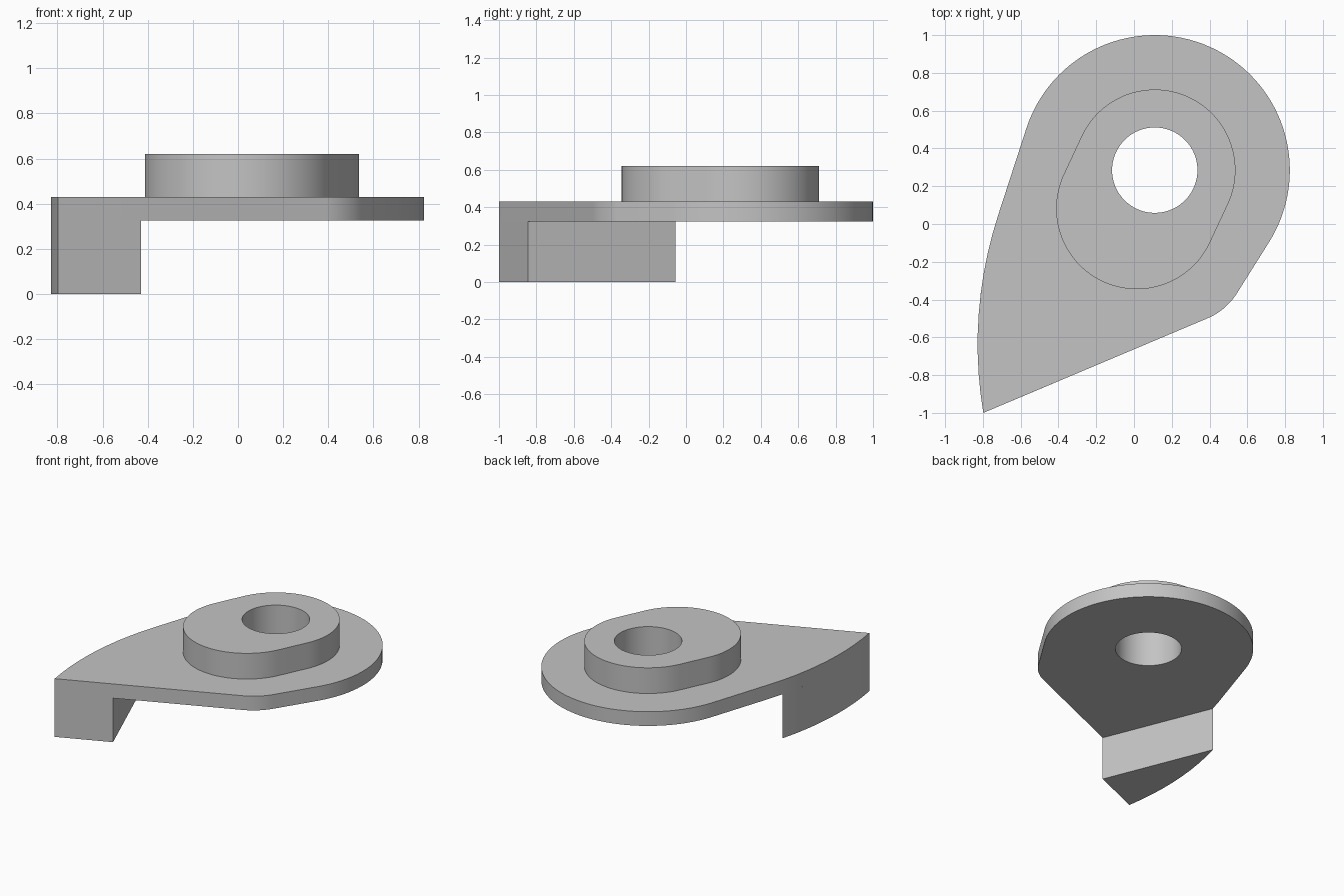
import bpy
import bmesh
from math import acos, asin, atan2, ceil, cos, pi, radians, sin, tau
from mathutils import Vector

if "Cube" in bpy.data.objects:
    bpy.data.objects.remove(bpy.data.objects["Cube"], do_unlink=True)

grey = bpy.data.materials.new("plain_grey")
grey.use_nodes = True
grey.diffuse_color = (0.55, 0.55, 0.55, 1)
grey.node_tree.nodes["Principled BSDF"].inputs["Base Color"].default_value = grey.diffuse_color


def arc(centre, radius, start, end):
    """Points along a counter-clockwise arc."""
    end = start + (end - start) % tau
    steps = max(8, ceil((end - start) / radians(3)))
    angles = [start + (end - start) * i / steps for i in range(steps + 1)]
    return [(centre.x + radius * cos(a), centre.y + radius * sin(a)) for a in angles]


def tangent(c1, r1, c2, r2):
    """Normal angle of the outer tangent line running from circle 1 to circle 2."""
    d = c2 - c1
    return atan2(d.y, d.x) - acos((r1 - r2) / d.length)


def slab(name, outlines, bottom, top):
    """Extrude filled outlines; an outline inside another becomes a hole."""
    curve = bpy.data.curves.new(name, "CURVE")
    curve.dimensions = "2D"
    curve.fill_mode = "BOTH"
    curve.extrude = (top - bottom) / 2
    for outline in outlines:
        spline = curve.splines.new("POLY")
        spline.points.add(len(outline) - 1)
        for point, (x, y) in zip(spline.points, outline):
            point.co = (x, y, 0, 1)
        spline.use_cyclic_u = True
    obj = bpy.data.objects.new(name, curve)
    bpy.context.collection.objects.link(obj)
    obj.location.z = (bottom + top) / 2
    bpy.ops.object.select_all(action="DESELECT")
    obj.select_set(True)
    bpy.context.view_layer.objects.active = obj
    bpy.ops.object.convert(target="MESH")
    obj = bpy.context.object
    obj.name = name
    # Weld the caps to the walls
    bm = bmesh.new()
    bm.from_mesh(obj.data)
    bmesh.ops.remove_doubles(bm, verts=bm.verts, dist=0.0005)
    bmesh.ops.recalc_face_normals(bm, faces=bm.faces)
    bm.to_mesh(obj.data)
    bm.free()
    obj.data.materials.clear()
    obj.data.materials.append(grey)
    bpy.ops.object.shade_smooth_by_angle(angle=radians(30))


# Circles that make up the outlines
hub, hub_r = Vector((0.11, 0.285)), 0.715
side, side_r = Vector((1.375, -0.637)), 2.203
corner, corner_r = Vector((0.257, -0.186)), 0.34
boss_low, boss_r = Vector((0.015, 0.082)), 0.427
tip_angle = pi + asin((side.y + 1) / side_r)

# Base plate: round head, long curved side, pointed tip and rounded corner
hole = arc(hub, 0.226, 0, tau - 0.05)
head_start = tangent(corner, corner_r, hub, hub_r)
head_end = tangent(hub, hub_r, side, side_r)
plate = (arc(hub, hub_r, head_start, head_end)
         + arc(side, side_r, head_end, tip_angle)
         + arc(corner, corner_r, radians(-67), head_start))
slab("base_plate", [plate, hole], 0.325, 0.43)

# Raised boss: two equal circles joined by tangents
up = tangent(boss_low, boss_r, hub, boss_r)
boss = arc(hub, boss_r, up, up + pi) + arc(boss_low, boss_r, up + pi, up + tau)
slab("raised_boss", [boss, hole], 0.43, 0.62)

# Foot under the pointed tip
foot_start = pi - asin((-0.055 - side.y) / side_r)
foot = arc(side, side_r, foot_start, tip_angle) + [(-0.43, -0.845)]
slab("foot", [foot], 0, 0.325)
